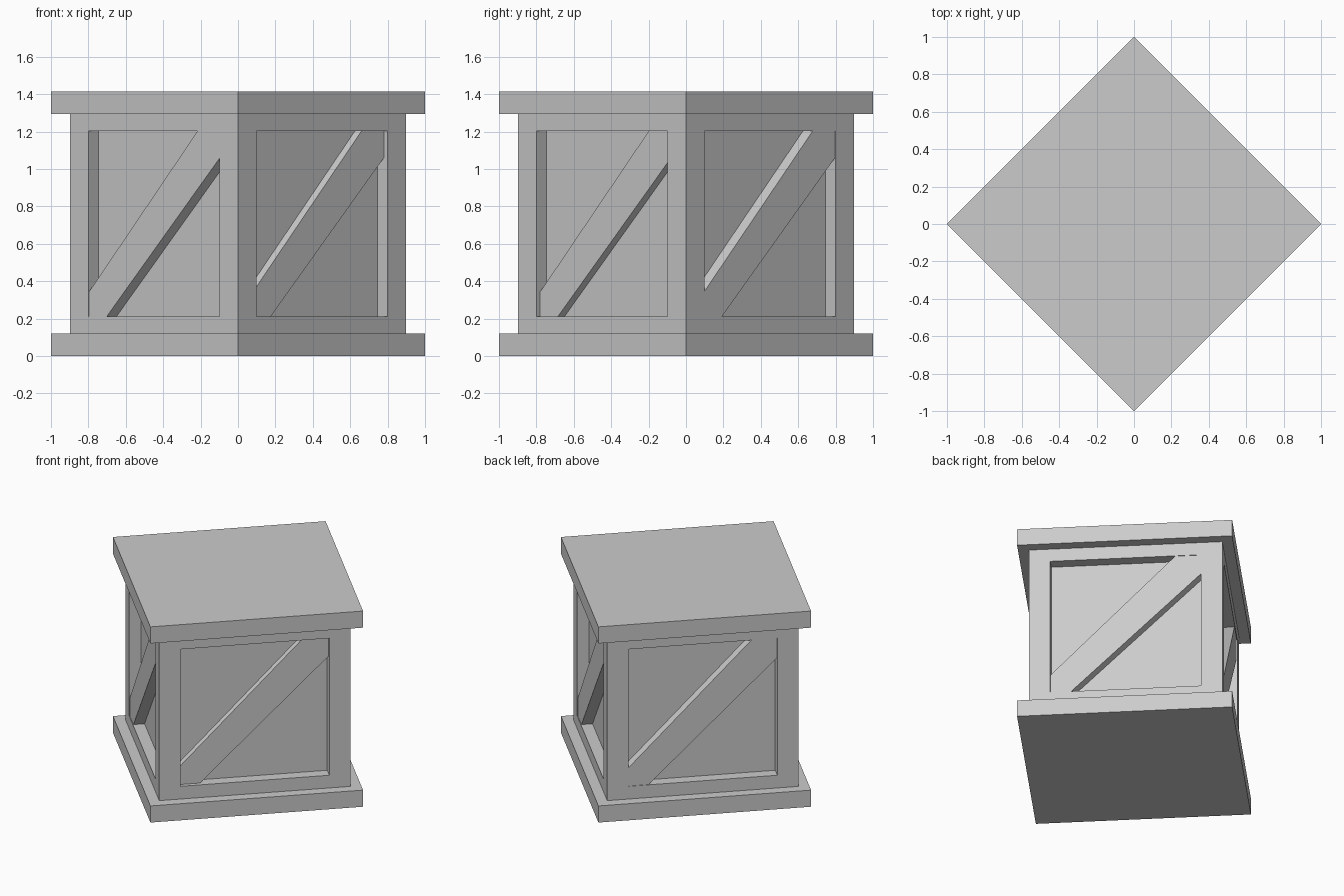
import bpy, bmesh
from math import radians
from mathutils import Matrix

if "Cube" in bpy.data.objects:
    bpy.data.objects.remove(bpy.data.objects["Cube"])

HALF = 0.7071      # half width of the lid and base
BODY = 0.636       # half width of the frame
OPEN = 0.495       # half width of each panel opening
PANEL = 0.558      # half width of the recessed core
Z0, Z1, Z2, Z3, ZT = 0.12, 0.212, 1.202, 1.294, 1.414


def finish(name, bm, angle):
    bm.transform(Matrix.Rotation(radians(angle), 4, 'Z'))
    bmesh.ops.recalc_face_normals(bm, faces=bm.faces)
    me = bpy.data.meshes.new(name)
    bm.to_mesh(me)
    bm.free()
    ob = bpy.data.objects.new(name, me)
    bpy.context.collection.objects.link(ob)
    return ob


def box(name, lo, hi, angle=45):
    bm = bmesh.new()
    bmesh.ops.create_cube(bm, size=1)
    for v in bm.verts:
        v.co = [l + (c + 0.5) * (h - l) for l, h, c in zip(lo, hi, v.co)]
    return finish(name, bm, angle)


def brace(name, recess, angle):
    # diagonal board cut to the opening, extruded back into the core
    outline = [(-OPEN, 0.343), (-OPEN, Z1), (-0.36, Z1),
               (OPEN, 1.06), (OPEN, Z2), (0.325, Z2)]
    bm = bmesh.new()
    face = bm.faces.new([bm.verts.new((u, -BODY + recess, z)) for u, z in outline])
    ext = bmesh.ops.extrude_face_region(bm, geom=[face], use_keep_orig=True)
    verts = [g for g in ext['geom'] if isinstance(g, bmesh.types.BMVert)]
    bmesh.ops.translate(bm, verts=verts, vec=(0, 0.1, 0))
    return finish(name, bm, angle)


# base, lid and recessed core
box("base_slab", (-HALF, -HALF, 0), (HALF, HALF, Z0))
box("lid_slab", (-HALF, -HALF, Z3), (HALF, HALF, ZT))
box("panel_core", (-PANEL, -PANEL, Z0), (PANEL, PANEL, Z3))

# four sides: corner post, two rails and a diagonal brace each
sides = {"front_left": -45, "front_right": 45, "back_right": 135, "back_left": 225}
for side, angle in sides.items():
    box(side + "_corner_post", (OPEN, -BODY, Z0), (BODY, -OPEN, Z3), angle)
    box(side + "_lower_rail", (-OPEN, -BODY, Z0), (OPEN, -OPEN, Z1), angle)
    box(side + "_upper_rail", (-OPEN, -BODY, Z2), (OPEN, -OPEN, Z3), angle)
    # the front right brace sits deeper than the others
    brace(side + "_brace", 0.028 if side == "front_right" else 0.004, angle)
